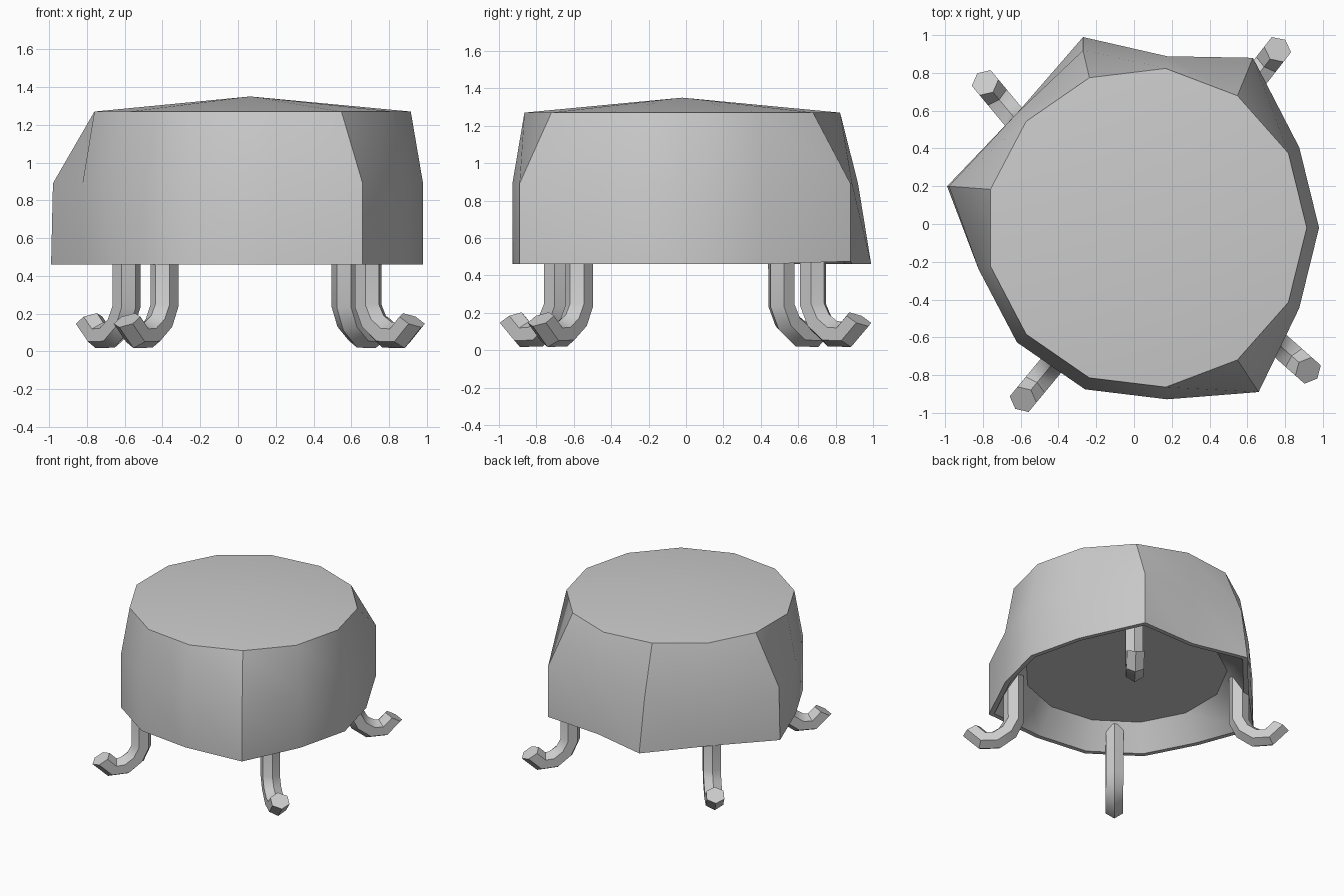
import bpy, math
from mathutils import Vector

if "Cube" in bpy.data.objects:
    bpy.data.objects.remove(bpy.data.objects["Cube"])

N = 13
CX, CY = 0.065, -0.02


def ring(radius, z, moved=None):
    """13-sided ring; 'moved' replaces single corners with flared positions."""
    pts = []
    for i in range(N):
        a = 2 * math.pi * i / N
        p = (CX + radius * math.cos(a), CY + radius * math.sin(a), z)
        pts.append((moved or {}).get(i, p))
    return pts


def make_mesh(name, rings, cap_start=None, cap_end=True, flat_from=None):
    """Skin a stack of rings; a cap_start point closes the first ring as a fan."""
    n = len(rings[0])
    verts = [p for r in rings for p in r]
    faces, smooth = [], []
    if cap_start:
        verts.append(cap_start)
        for i in range(n):
            faces.append((len(verts) - 1, i, (i + 1) % n))
            smooth.append(True)
    else:
        faces.append(tuple(range(n)))
        smooth.append(False)
    for k in range(len(rings) - 1):
        for i in range(n):
            j = (i + 1) % n
            faces.append((k * n + i, (k + 1) * n + i, (k + 1) * n + j, k * n + j))
            smooth.append(flat_from is not None and k < flat_from)
    if cap_end:
        last = (len(rings) - 1) * n
        faces.append(tuple(last + i for i in reversed(range(n))))
        smooth.append(False)
    me = bpy.data.meshes.new(name)
    me.from_pydata(verts, [], faces)
    me.polygons.foreach_set("use_smooth", smooth)
    me.update()
    me.set_sharp_from_angle(angle=math.radians(35))
    ob = bpy.data.objects.new(name, me)
    bpy.context.collection.objects.link(ob)
    return ob


# Draped seat: shallow domed top, flared cloth corners, recessed underside
mid = ring(0.915, 0.89, {2: (0.63, 0.88, 0.89), 4: (-0.27, 0.92, 0.89),
                         6: (-0.98, 0.20, 0.89), 11: (0.66, -0.89, 0.89)})
hem = ring(0.915, 0.46, {2: (0.63, 0.88, 0.475), 4: (-0.27, 0.99, 0.46),
                         6: (-0.99, 0.20, 0.46), 11: (0.66, -0.89, 0.46)})
inner_hem = [(CX + (x - CX) * 0.96, CY + (y - CY) * 0.96, z) for x, y, z in hem]
make_mesh("draped_seat",
          [ring(0.85, 1.27), mid, hem, inner_hem, ring(0.755, 0.66)],
          cap_start=(CX, CY, 1.35), flat_from=2)

# Curved hexagonal legs: outward distance, height, path direction in degrees
PATH = [(0.0, 0.64, -90), (0.0, 0.24, -82), (0.045, 0.15, -58),
        (0.13, 0.088, -25), (0.225, 0.085, 25), (0.31, 0.165, 60)]
R = 0.075
LEGS = {
    "front_left_leg": ((-0.39, -0.69), (-0.58, -0.92)),
    "front_right_leg": ((0.69, -0.57), (0.91, -0.765)),
    "back_left_leg": ((-0.59, 0.51), (-0.79, 0.75)),
    "back_right_leg": ((0.57, 0.68), (0.765, 0.93)),
}
for name, (column, tip) in LEGS.items():
    out = Vector((tip[0] - column[0], tip[1] - column[1], 0)).normalized()
    side = Vector((-out.y, out.x, 0))
    rings = []
    for d, z, deg in PATH:
        t = math.radians(deg)
        normal = -math.sin(t) * out + math.cos(t) * Vector((0, 0, 1))
        centre = Vector((column[0], column[1], z)) + out * d
        rings.append([tuple(centre + R * (math.cos(a) * normal + math.sin(a) * side))
                      for a in (math.pi / 3 * i for i in range(6))])
    leg = make_mesh(name, rings)
    leg.data.flip_normals()
